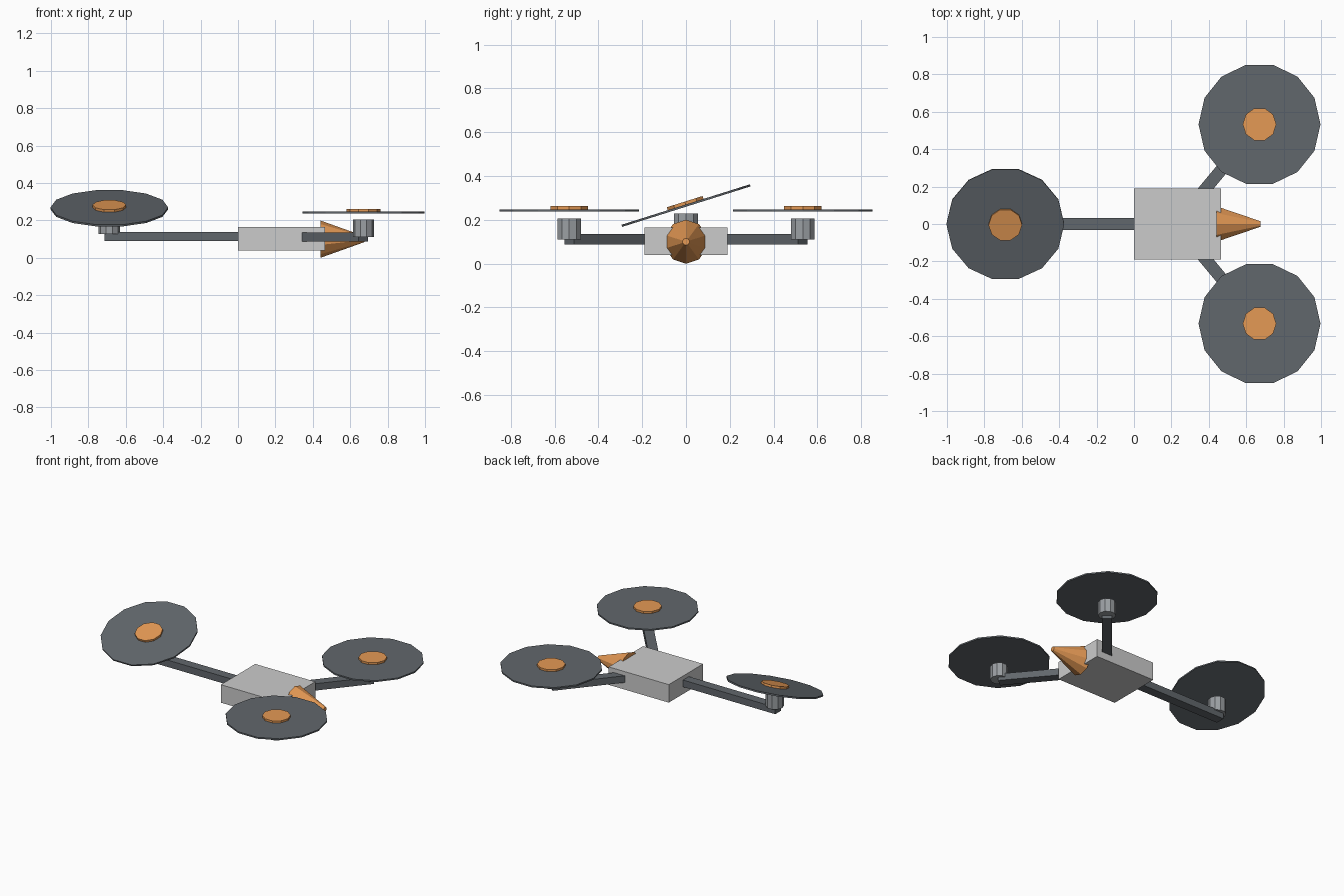
import bpy
from math import radians, pi, atan2, hypot, sin, cos

if "Cube" in bpy.data.objects:
    bpy.data.objects.remove(bpy.data.objects["Cube"])


def make_mat(name, rgb):
    m = bpy.data.materials.new(name)
    m.diffuse_color = (*rgb, 1)
    m.use_nodes = True
    m.node_tree.nodes["Principled BSDF"].inputs["Base Color"].default_value = m.diffuse_color
    return m


DARK = make_mat("dark_grey", (0.12, 0.135, 0.15))
METAL = make_mat("metal_grey", (0.33, 0.35, 0.37))
LIGHT = make_mat("light_grey", (0.66, 0.68, 0.68))
ORANGE = make_mat("orange", (0.78, 0.32, 0.09))


def finish(name, mat):
    o = bpy.context.object
    o.name = name
    o.data.materials.append(mat)
    return o


def box(name, loc, size, mat, turn=0):
    bpy.ops.mesh.primitive_cube_add(size=1, location=loc, rotation=(0, 0, turn))
    o = finish(name, mat)
    o.scale = size
    return o


def prism(name, sides, r, h, loc, mat, rot=(0, 0, 0)):
    # spun a quarter turn so corners point along x
    bpy.ops.mesh.primitive_cylinder_add(vertices=sides, radius=r, depth=h,
                                        location=loc)
    o = finish(name, mat)
    for v in o.data.vertices:
        v.co.x, v.co.y = v.co.y, -v.co.x
    o.rotation_euler = rot
    return o


def arm(name, a, b, z, mat=DARK, width=0.065, height=0.048):
    dx, dy = b[0] - a[0], b[1] - a[1]
    box(name, ((a[0] + b[0]) / 2, (a[1] + b[1]) / 2, z),
        (hypot(dx, dy), width, height), mat, atan2(dy, dx))


def rotor(name, x, y, z, r, tilt=0):
    # thin disc with a hub cap sitting on its upper face
    prism(name + "_disc", 14, r, 0.01, (x, y, z), DARK, (tilt, 0, 0))
    d = 0.0115
    prism(name + "_hub", 10, 0.09, 0.015,
          (x, y - d * sin(tilt), z + d * cos(tilt)), ORANGE, (tilt, 0, 0))


# Body and nose cone
box("body", (0.233, 0, 0.102), (0.465, 0.38, 0.126), LIGHT)
bpy.ops.mesh.primitive_cone_add(vertices=10, radius1=0.1, radius2=0.016,
                                depth=0.235, location=(0.5575, 0, 0.1),
                                rotation=(0, pi / 2, 0))
nose = finish("nose_cone", ORANGE)
for v in nose.data.vertices:  # corners point straight up and down
    v.co.x, v.co.y = v.co.y, -v.co.x

# Front arms, motors and rotors
for side, s in (("left", 1), ("right", -1)):
    arm("front_arm_" + side, (0.225, 0), (0.67, s * 0.533), 0.112)
    prism("front_motor_" + side, 10, 0.056, 0.095,
          (0.671, s * 0.533, 0.158), METAL)
    rotor("front_rotor_" + side, 0.671, s * 0.533, 0.243, 0.326)

# Tail arm with a tilted rotor
arm("tail_arm", (0.02, 0), (-0.714, 0), 0.113)
prism("tail_motor", 10, 0.058, 0.1, (-0.688, 0, 0.178), METAL)
rotor("tail_rotor", -0.688, 0, 0.265, 0.315, radians(17.5))
